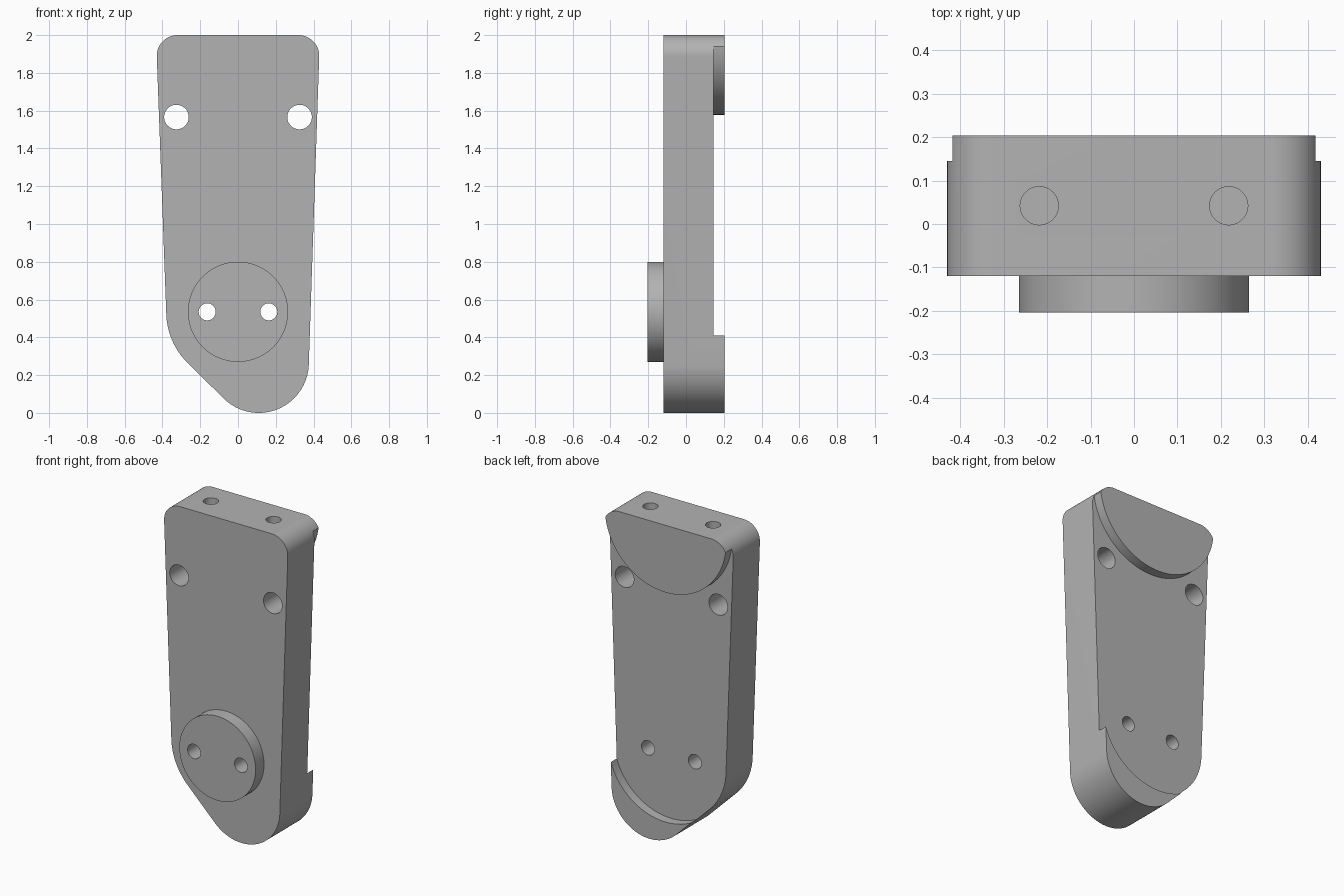
import bpy
import bmesh
from math import cos, sin, pi, radians
from mathutils import Vector
from mathutils.geometry import convex_hull_2d

cube = bpy.data.objects.get("Cube")
if cube:
    bpy.data.objects.remove(cube, do_unlink=True)

FRONT, FLOOR, BACK = -0.12, 0.145, 0.204
PIVOT_Z = 0.535


def arc(cx, cz, r, start=0, end=360, steps=96):
    """Points along an arc, angles in degrees."""
    count = steps if end - start == 360 else steps + 1
    angles = [radians(start + (end - start) * i / steps) for i in range(count)]
    return [(cx + r * cos(a), cz + r * sin(a)) for a in angles]


def prism(name, points, low, high, upright=False):
    """Extrude a profile along y, or along z when upright."""
    bm = bmesh.new()
    place = (lambda a, b: (a, b, low)) if upright else (lambda a, b: (a, low, b))
    face = bm.faces.new([bm.verts.new(place(a, b)) for a, b in points])
    moved = bmesh.ops.extrude_face_region(bm, geom=[face])["geom"]
    shift = (0, 0, high - low) if upright else (0, high - low, 0)
    bmesh.ops.translate(bm, vec=shift,
                        verts=[v for v in moved if isinstance(v, bmesh.types.BMVert)])
    bmesh.ops.recalc_face_normals(bm, faces=bm.faces)
    mesh = bpy.data.meshes.new(name)
    bm.to_mesh(mesh)
    bm.free()
    obj = bpy.data.objects.new(name, mesh)
    bpy.context.collection.objects.link(obj)
    return obj


def combine(body, tool, operation):
    """Apply a boolean and discard the tool."""
    tool.hide_render = True
    mod = body.modifiers.new(tool.name, "BOOLEAN")
    mod.operation, mod.solver, mod.object = operation, "EXACT", tool
    bpy.context.view_layer.objects.active = body
    bpy.ops.object.modifier_apply(modifier=mod.name)
    bpy.data.objects.remove(tool, do_unlink=True)


# Tapered plate: the outline wraps round two corner circles and two lower circles
rims = (arc(-0.32, 1.89, 0.11) + arc(0.32, 1.89, 0.11)
        + arc(0, PIVOT_Z, 0.38) + arc(0.11, 0.265, 0.265))
hull = convex_hull_2d([Vector(p) for p in rims])
body = prism("mounting_plate", [rims[i] for i in hull], FRONT, BACK)

# Round boss on the front
combine(body, prism("boss", arc(0, PIVOT_Z, 0.265), -0.204, FRONT + 0.05), "UNION")

# Back recess between the upper pad and the lower lip
recess = (arc(0, PIVOT_Z, 0.40, 180, 360) + [(0.6, 0.6), (0.6, 2.0)]
          + arc(0, 2.0, 0.422, 180, 360)[::-1] + [(-0.6, 2.0), (-0.6, 0.6)])
combine(body, prism("back_recess", recess, FLOOR, 0.4), "DIFFERENCE")

# Through holes and blind holes in the top
for side in (-1, 1):
    for x, z, r in ((0.326, 1.566, 0.065), (0.163, PIVOT_Z, 0.045)):
        hole = prism("through_hole", arc(side * x, z, r, steps=48), -0.5, 0.5)
        combine(body, hole, "DIFFERENCE")
    hole = prism("top_hole", arc(side * 0.218, 0.042, 0.044, steps=48), 1.7, 2.2, True)
    combine(body, hole, "DIFFERENCE")

# Plain grey finish
grey = bpy.data.materials.new("plain_grey")
grey.use_nodes = True
colour = (0.45, 0.45, 0.45, 1)
grey.diffuse_color = colour
grey.node_tree.nodes["Principled BSDF"].inputs["Base Color"].default_value = colour
body.data.materials.clear()
body.data.materials.append(grey)
for face in body.data.polygons:
    face.material_index = 0

bpy.ops.object.select_all(action="DESELECT")
body.select_set(True)
bpy.context.view_layer.objects.active = body
bpy.ops.object.shade_smooth_by_angle(angle=radians(30))
